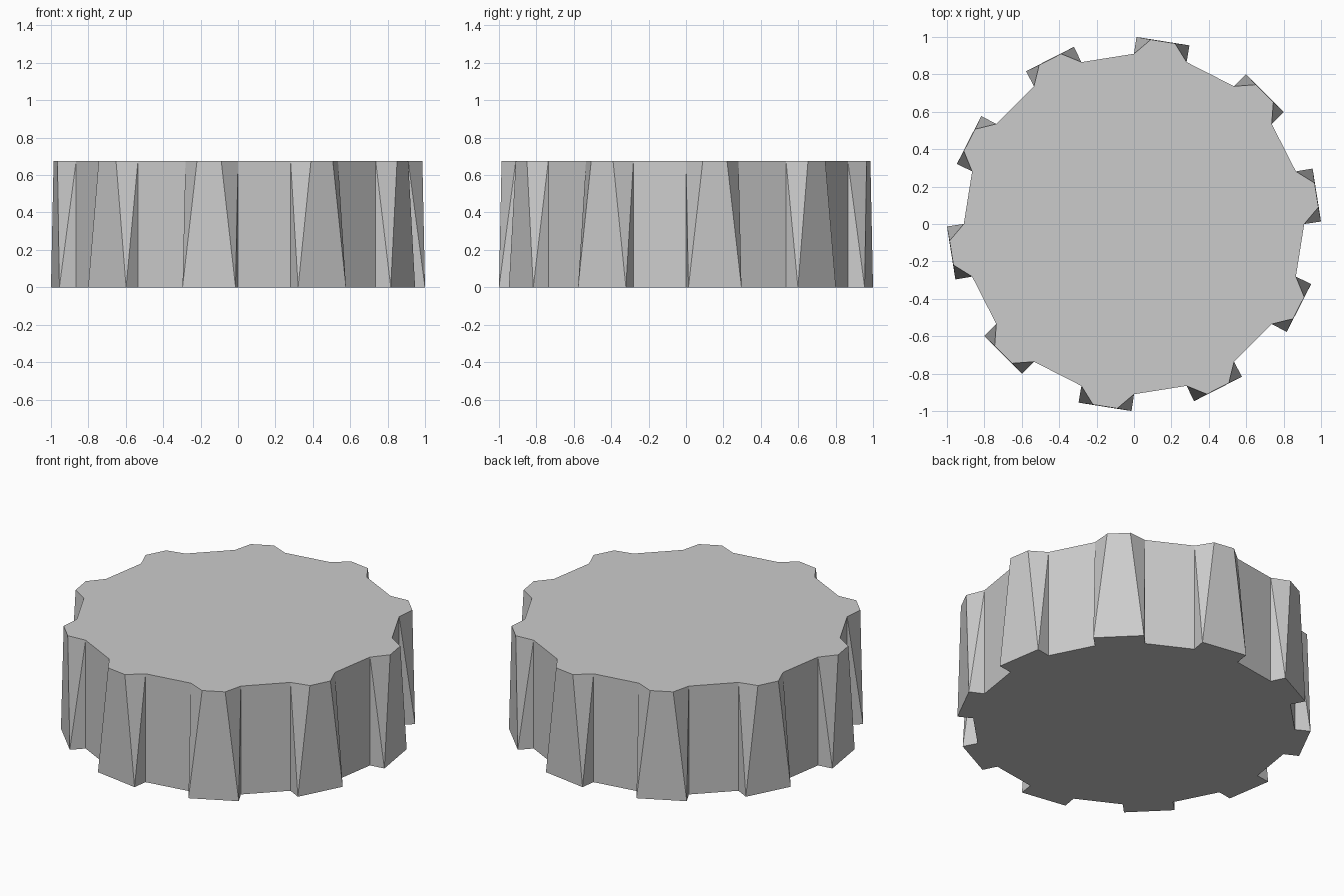
import bpy, bmesh
from math import sin, cos, radians

if "Cube" in bpy.data.objects:
    bpy.data.objects.remove(bpy.data.objects["Cube"])

TEETH, HEIGHT = 10, 0.675
ROOT_R = 0.91
STEP = 360 / TEETH


def ring(bm, z, tip_r, tip_half):
    """Toothed outline: root, tip, tip, root for each tooth."""
    verts = []
    for i in range(TEETH):
        mid = 9 + i * STEP
        for r, off in ((ROOT_R, -9), (tip_r, -tip_half), (tip_r, tip_half), (ROOT_R, 9)):
            a = radians(mid + off)
            verts.append(bm.verts.new((r * cos(a), r * sin(a), z)))
    return verts


bm = bmesh.new()
# Teeth are wide at the base and narrow towards the top
low = ring(bm, 0, 1.0, 8.25)
high = ring(bm, HEIGHT, 0.99, 3.8)

# Flat top and underside
bm.faces.new(high)
bm.faces.new(low[::-1])

# Side walls; the twisted tooth flanks are split from root top to tip base
n = len(low)
for i in range(n):
    j = (i + 1) % n
    a, b, c, d = low[i], low[j], high[j], high[i]
    if i % 4 == 0:
        bm.faces.new((a, b, d))
        bm.faces.new((b, c, d))
    elif i % 4 == 2:
        bm.faces.new((a, b, c))
        bm.faces.new((a, c, d))
    else:
        bm.faces.new((a, b, c, d))

bmesh.ops.recalc_face_normals(bm, faces=bm.faces)
mesh = bpy.data.meshes.new("ribbed_cap")
bm.to_mesh(mesh)
bm.free()
bpy.context.collection.objects.link(bpy.data.objects.new("ribbed_cap", mesh))
